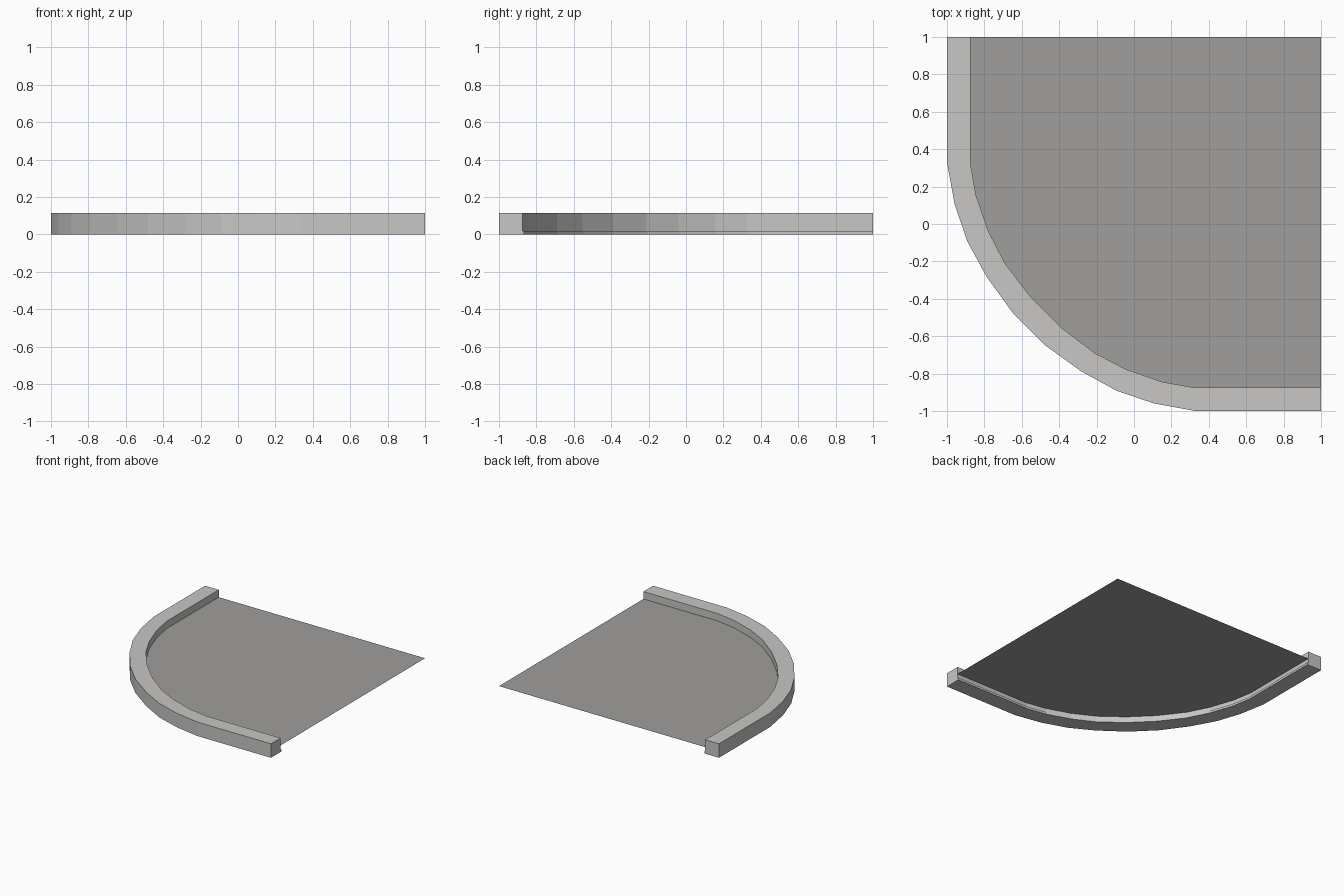
import bpy, bmesh

if "Cube" in bpy.data.objects:
    bpy.data.objects.remove(bpy.data.objects["Cube"])


def material(name, rgb):
    m = bpy.data.materials.new(name)
    m.diffuse_color = (*rgb, 1)
    m.use_nodes = True
    m.node_tree.nodes["Principled BSDF"].inputs["Base Color"].default_value = m.diffuse_color
    return m


def finish(name, bm, mat):
    bmesh.ops.recalc_face_normals(bm, faces=bm.faces)
    mesh = bpy.data.meshes.new(name)
    bm.to_mesh(mesh)
    bm.free()
    mesh.materials.append(mat)
    obj = bpy.data.objects.new(name, mesh)
    bpy.context.collection.objects.link(obj)
    return obj


def symmetric(half):
    """Complete a path by reflecting it across the x = y diagonal."""
    return half + [(y, x) for x, y in reversed(half)]


# Plan outlines of the kerb: straight run, then half of the faceted corner
outer = symmetric([(-1, 1), (-1, .33), (-.96, .11), (-.893, -.09),
                   (-.788, -.282), (-.645, -.48)])
inner = symmetric([(-.875, 1), (-.875, .325), (-.845, .155), (-.778, -.04),
                   (-.69, -.21), (-.553, -.39)])

# Kerb cross-section: (position across from outer to inner, height), with a low toe
section = [(0, 0), (0, .115), (1, .115), (1, .018), (1.07, .018), (1.07, 0)]

concrete = material("light concrete", (.58, .57, .555))
asphalt = material("grey road", (.35, .345, .335))

# Kerb: sweep the section between both outlines and cap the ends
bm = bmesh.new()
rings = []
for (ox, oy), (ix, iy) in zip(outer, inner):
    # keep the two open ends flush with the tile edge
    rings.append([bm.verts.new((ox + (ix - ox) * t, oy + (iy - oy) * t, z))
                  for t, z in section])
n = len(section)
for a, b in zip(rings, rings[1:]):
    for k in range(n):
        j = (k + 1) % n
        bm.faces.new((a[k], a[j], b[j], b[k]))
bm.faces.new(rings[0])
bm.faces.new(rings[-1])
finish("kerb", bm, concrete)

# Road surface: thin sheet filling the inside of the kerb
bm = bmesh.new()
bm.faces.new([bm.verts.new((x, y, .054)) for x, y in inner + [(1, 1)]])
road = finish("road_surface", bm, asphalt)
if road.data.polygons[0].normal.z < 0:
    road.data.flip_normals()
